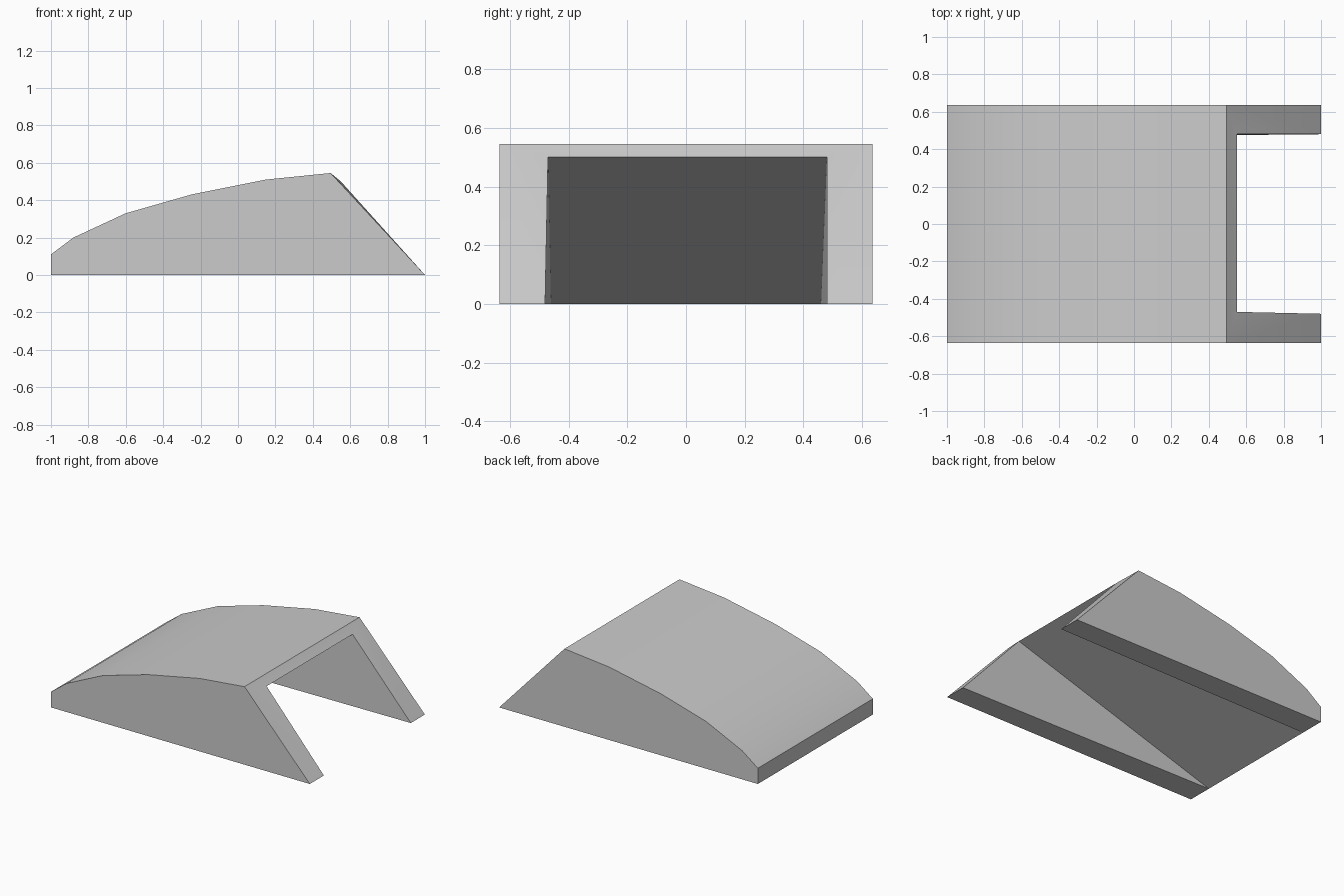
import bpy
import bmesh

cube = bpy.data.objects.get("Cube")
if cube:
    bpy.data.objects.remove(cube, do_unlink=True)

# Plain grey material
grey = bpy.data.materials.new("light_grey")
grey.use_nodes = True
colour = (0.6, 0.6, 0.6, 1.0)
grey.diffuse_color = colour
grey.node_tree.nodes["Principled BSDF"].inputs["Base Color"].default_value = colour

HALF_WIDTH = 0.635

# Side outline: lower left corner, curved roof up to the ridge, then the toe
outline = [(-1, 0), (-1, 0.11), (-0.88, 0.2), (-0.6, 0.33), (-0.25, 0.43),
           (0.15, 0.51), (0.495, 0.545), (1, 0)]

bm = bmesh.new()
front = [bm.verts.new((x, -HALF_WIDTH, z)) for x, z in outline]
back = [bm.verts.new((x, HALF_WIDTH, z)) for x, z in outline]

# Wedge-shaped notch: heel, peak and toe of each inner wall
front_notch = [bm.verts.new(p) for p in
               [(-1, -0.46, 0), (0.55, -0.47, 0.5), (1, -0.48, 0)]]
back_notch = [bm.verts.new(p) for p in
              [(-1, 0.46, 0), (0.55, 0.48, 0.5), (1, 0.48, 0)]]

# Outer side walls and curved roof
bm.faces.new(front)
bm.faces.new(back)
for i in range(1, 6):
    bm.faces.new((front[i], front[i + 1], back[i + 1], back[i]))

# Low end wall, notch ceiling and beam under the ridge
bm.faces.new((front[0], front_notch[0], back_notch[0], back[0], back[1], front[1]))
bm.faces.new((front_notch[0], front_notch[1], back_notch[1], back_notch[0]))
bm.faces.new((front[6], back[6], back_notch[1], front_notch[1]))

# Each leg: inner wall, sloped end and underside
for outer, notch in ((front, front_notch), (back, back_notch)):
    heel, peak, toe = notch
    bm.faces.new(notch)
    bm.faces.new((outer[6], peak, toe, outer[7]))
    bm.faces.new((outer[0], outer[7], toe, heel))

bmesh.ops.recalc_face_normals(bm, faces=bm.faces)
mesh = bpy.data.meshes.new("curved_ramp")
bm.to_mesh(mesh)
bm.free()
mesh.materials.append(grey)

ramp = bpy.data.objects.new("curved_ramp", mesh)
bpy.context.collection.objects.link(ramp)
bpy.ops.object.select_all(action="DESELECT")
ramp.select_set(True)
bpy.context.view_layer.objects.active = ramp
bpy.ops.object.shade_smooth_by_angle(angle=0.52)
